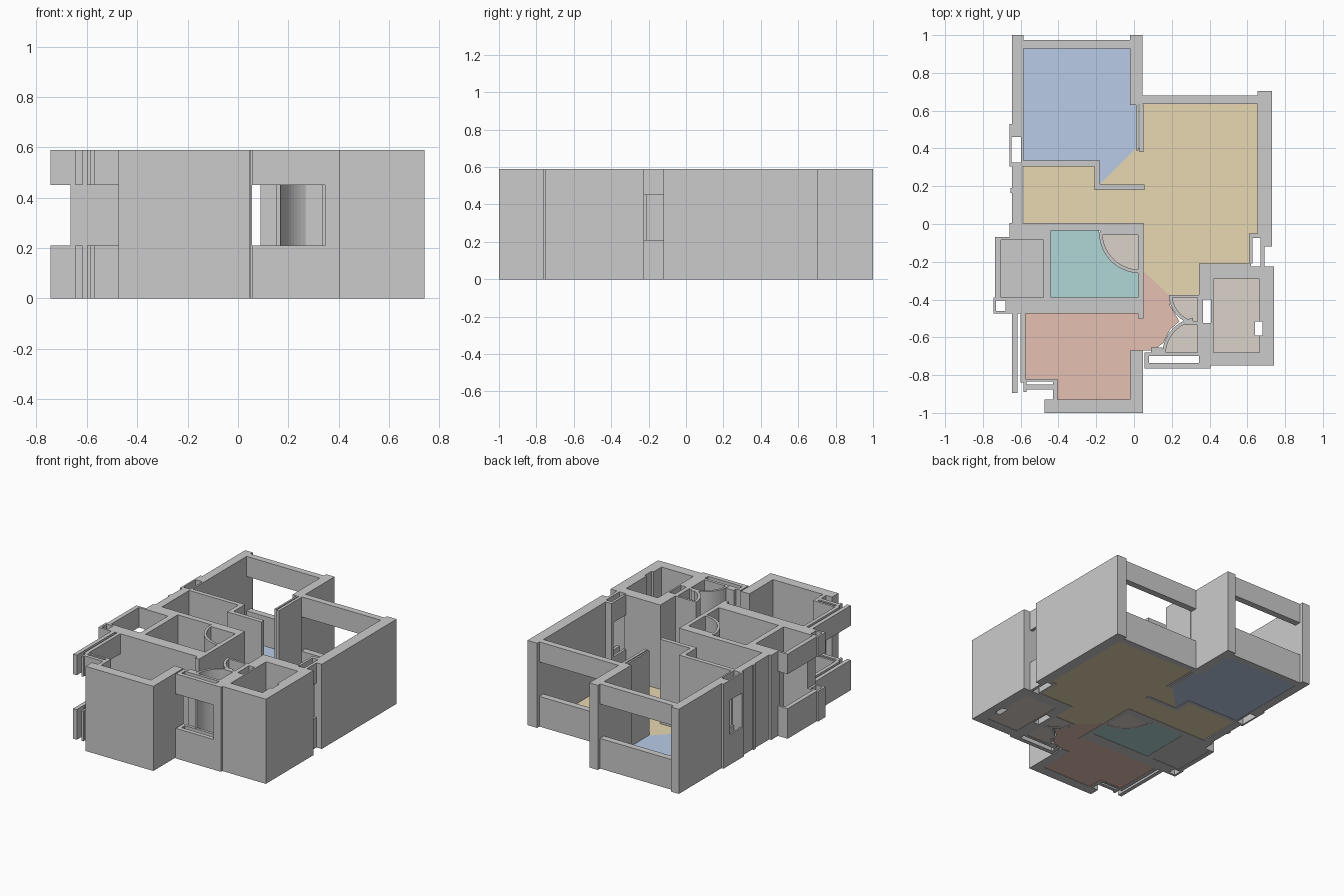
import bpy, bmesh
from math import sin, cos, radians
from mathutils import Matrix

if "Cube" in bpy.data.objects:
    bpy.data.objects.remove(bpy.data.objects["Cube"])

H, SILL, HEAD = 0.59, 0.21, 0.45
FULL, OPEN = [(0, H)], [(0, SILL), (HEAD, H)]


def finish(name, bm, color=None):
    me = bpy.data.meshes.new(name)
    bm.to_mesh(me)
    bm.free()
    ob = bpy.data.objects.new(name, me)
    bpy.context.collection.objects.link(ob)
    if color:
        mat = bpy.data.materials.new(name + "_colour")
        mat.diffuse_color = (*color, 1)
        mat.use_nodes = True
        mat.node_tree.nodes["Principled BSDF"].inputs["Base Color"].default_value = mat.diffuse_color
        me.materials.append(mat)
    return ob


def wall(name, *rects, bands=FULL):
    """Upright boxes from plan rectangles (x0, x1, y0, y1); OPEN leaves a window gap."""
    bm = bmesh.new()
    for x0, x1, y0, y1 in rects:
        for z0, z1 in bands:
            bmesh.ops.create_cube(bm, size=1, matrix=Matrix.Translation(
                ((x0 + x1) / 2, (y0 + y1) / 2, (z0 + z1) / 2))
                @ Matrix.Diagonal((x1 - x0, y1 - y0, z1 - z0, 1)))
    return finish(name, bm)


def ring(x0, x1, y0, y1, a0, a1, b0, b1):
    """Four rectangles around a shaft (a0, a1, b0, b1)."""
    return [(x0, a0, y0, y1), (a1, x1, y0, y1), (a0, a1, y0, b0), (a0, a1, b1, y1)]


def arc(cx, cy, r, d0, d1, n=14):
    return [(cx + r * cos(radians(d0 + (d1 - d0) * i / n)),
             cy + r * sin(radians(d0 + (d1 - d0) * i / n))) for i in range(n + 1)]


def prism(name, pts, h):
    bm = bmesh.new()
    f = bm.faces.new([bm.verts.new((x, y, 0)) for x, y in pts])
    ext = bmesh.ops.extrude_face_region(bm, geom=[f])["geom"]
    bmesh.ops.translate(bm, vec=(0, 0, h), verts=[v for v in ext if isinstance(v, bmesh.types.BMVert)])
    bmesh.ops.recalc_face_normals(bm, faces=bm.faces)
    return finish(name, bm)


def curved_wall(name, cx, cy, r, d0, d1, t=0.018):
    ob = prism(name, arc(cx, cy, r, d0, d1) + arc(cx, cy, r - t, d1, d0), H)
    for p in ob.data.polygons:
        p.use_smooth = False


def floor(name, color, pts):
    bm = bmesh.new()
    f = bm.faces.new([bm.verts.new((x, y, 0.002)) for x, y in pts])
    f.normal_update()
    if f.normal.z < 0:
        f.normal_flip()
    finish(name, bm, color)


# back bedroom
wall("bedroom_left_wall", (-.645, -.585, .46, 1))
wall("bedroom_back_window", (-.585, -.02, .93, .975), bands=OPEN)
wall("bedroom_right_pillar", (-.02, .045, .63, 1))
wall("bedroom_door_jamb", (.01, .023, .39, .63), (.03, .05, .38, .63))
wall("left_small_window", (-.66, -.648, .32, .46), (-.597, -.585, .32, .46), bands=OPEN)
wall("left_small_window_jambs", (-.66, -.585, .46, .53), (-.66, -.585, .305, .325))
wall("hall_left_wall", (-.645, -.59, 0, .31), (-.655, -.59, .165, .19))
wall("hall_partition", (-.585, -.18, .305, .335), (-.21, -.18, .18, .335), (-.18, .055, .18, .21))

# living room
wall("living_back_window", (.045, .665, .635, .68), bands=OPEN)
wall("living_right_wall", (.67, .73, -.12, .705), (.655, .67, -.05, .705))
wall("living_side_window", (.67, .69, -.225, -.12), (.61, .627, -.21, -.05), bands=OPEN)
wall("living_side_window_jamb", (.61, .67, -.075, -.05))

# right hand store room
wall("store_walls", (.345, .62, -.29, -.21), (.62, .74, -.29, -.225), (.68, .74, -.75, -.29),
     (.665, .68, -.515, -.29), (.665, .68, -.75, -.59), (.345, .68, -.75, -.68))
wall("store_left_wall", *ring(.345, .42, -.68, -.29, .365, .408, -.525, -.40))

# front window shaft and small bath
wall("bath_front_window", *ring(.055, .345, -.765, -.68, .08, .344, -.735, -.70), bands=OPEN)
wall("bath_front_pillar", (.345, .405, -.765, -.68))
wall("bath_partitions", (.19, .345, -.39, -.375), (.27, .345, -.535, -.515),
     (.335, .36, -.68, -.375))
curved_wall("bath_upper_curve", .345, -.375, .16, 180, 270)
curved_wall("bath_lower_curve", .345, -.69, .195, 180, 100)
wall("bath_door_jamb", (.09, .15, -.68, -.655))

# front bedroom
wall("front_room_walls", (-.475, .047, -1, -.93), (-.02, .047, -.93, -.67), (-.43, -.405, -.93, -.82))
wall("front_room_middle_wall", (-.665, .05, -.475, -.39))
wall("front_room_left_window", (-.645, -.617, -.895, -.475), (-.6, -.575, -.84, -.475), bands=OPEN)
wall("front_room_corner_window", (-.575, -.405, -.835, -.82), (-.585, -.43, -.875, -.85),
     (-.585, -.57, -.89, -.82), bands=OPEN)

# wet room with corner shower
wall("wet_room_back_wall", (-.66, .05, -.035, .005), (-.18, .02, -.058, -.035))
wall("wet_room_right_wall", (.02, .05, -.5, 0))
wall("balcony_partition", (-.48, -.44, -.39, -.085))
wall("balcony_corner_wall", (-.66, -.44, -.085, -.035))
curved_wall("shower_screen", .03, -.045, .215, 180, 270)

# balcony
wall("balcony_window", (-.735, -.705, -.39, -.07), (-.705, -.66, -.085, -.07), bands=OPEN)
wall("balcony_shaft", *ring(-.745, -.665, -.475, -.39, -.73, -.68, -.46, -.405), bands=OPEN)

# coloured floors
beige = (.7, .65, .59)
floor("bedroom_floor", (.48, .60, .79), [(-.585, .335), (-.18, .335), (-.18, .21), (.01, .4),
      (.01, .63), (-.02, .63), (-.02, .93), (-.585, .93)])
floor("living_floor", (.80, .69, .44), [(-.585, .005), (.05, .005), (.05, -.25), (.19, -.38),
      (.345, -.38), (.345, -.21), (.61, -.21), (.61, -.05), (.665, -.05), (.665, .635),
      (.05, .635), (.05, .4), (.01, .4), (-.18, .21), (-.18, .19), (-.2, .19), (-.2, .305), (-.585, .305)])
floor("wet_room_floor", (.43, .68, .67), [(-.44, -.39), (.02, -.39)]
      + arc(.03, -.045, .215, 270, 180) + [(-.185, -.035), (-.44, -.035)])
floor("shower_floor", beige, [(.03, -.045)] + arc(.03, -.045, .2, 180, 270))
floor("balcony_floor", (.51, .51, .51), [(-.705, -.39), (-.48, -.39), (-.48, -.085), (-.705, -.085)])
floor("front_room_floor", (.79, .53, .44), [(-.575, -.82), (-.405, -.82), (-.405, -.93), (-.02, -.93),
      (-.02, -.67), (.1, -.67), (.155, -.63), (.19, -.56), (.24, -.515), (.19, -.43), (.19, -.38),
      (.05, -.25), (.05, -.475), (-.575, -.475)])
floor("bath_upper_floor", beige, [(.345, -.375)] + arc(.345, -.375, .15, 180, 270))
floor("bath_lower_floor", beige, [(.345, -.69)] + arc(.345, -.69, .18, 180, 90))
floor("store_floor", beige, [(.42, -.68), (.665, -.68), (.665, -.59), (.64, -.59), (.64, -.515),
      (.665, -.515), (.665, -.29), (.42, -.29)])
